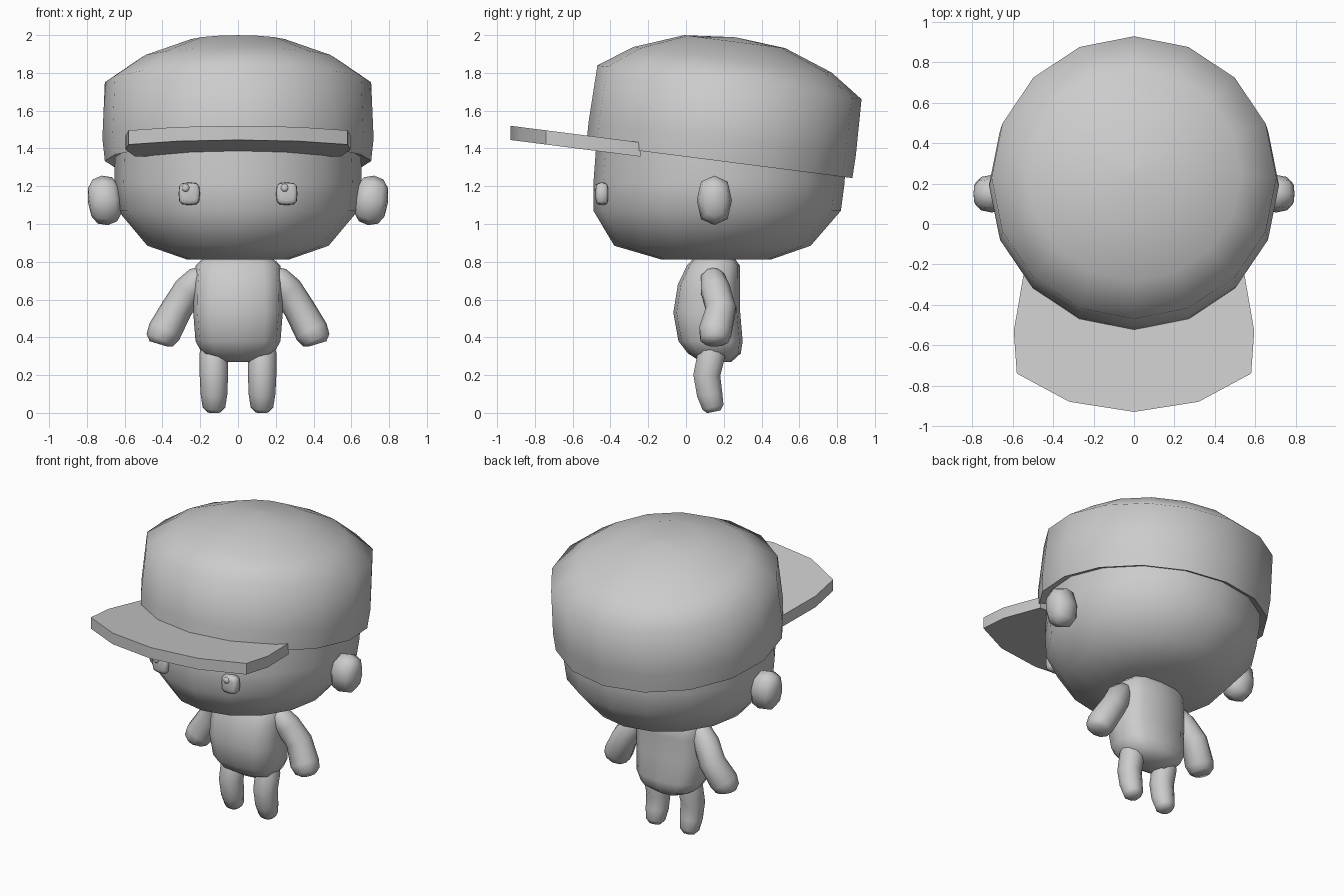
import bpy, bmesh
from math import sin, cos, pi, radians
from mathutils import Vector, Matrix

if "Cube" in bpy.data.objects:
    bpy.data.objects.remove(bpy.data.objects["Cube"])

GREY = (0.6, 0.6, 0.6, 1)
mat = bpy.data.materials.new("plain grey")
mat.use_nodes = True
mat.diffuse_color = GREY
mat.node_tree.nodes["Principled BSDF"].inputs["Base Color"].default_value = GREY


def finish(bm, name, angle=70):
    bmesh.ops.recalc_face_normals(bm, faces=bm.faces)
    mesh = bpy.data.meshes.new(name)
    bm.to_mesh(mesh)
    bm.free()
    mesh.materials.append(mat)
    obj = bpy.data.objects.new(name, mesh)
    bpy.context.collection.objects.link(obj)
    bpy.ops.object.select_all(action='DESELECT')
    obj.select_set(True)
    bpy.context.view_layer.objects.active = obj
    bpy.ops.object.shade_smooth_by_angle(angle=radians(angle))
    return obj


def power(v, p):
    return abs(v) ** p * (1 if v > 0 else -1)


def skin(bm, rings):
    """Bridge equal rings of points and close both ends."""
    loops = [[bm.verts.new(p) for p in ring] for ring in rings]
    n = len(loops[0])
    for a, b in zip(loops, loops[1:]):
        for i in range(n):
            j = (i + 1) % n
            bm.faces.new((a[i], a[j], b[j], b[i]))
    bm.faces.new(loops[0])
    bm.faces.new(loops[-1])


def loft(name, profile, sides, square=1, matrix=Matrix()):
    """Profile rows: centre y, z, half width, half depth."""
    bm = bmesh.new()
    turn = [2 * pi * i / sides for i in range(sides)]
    skin(bm, [[matrix @ Vector((rx * power(sin(t), square), y - ry * power(cos(t), square), z))
               for t in turn] for y, z, rx, ry in profile])
    return finish(bm, name)


def limb(name, path, side, sides=10):
    """Path rows: x, y, z, radius."""
    bm = bmesh.new()
    pts = [Vector(p[:3]) for p in path]
    rings = []
    for i, p in enumerate(pts):
        d = (pts[min(i + 1, len(pts) - 1)] - pts[max(i - 1, 0)]).normalized()
        u = d.cross(Vector((0, 1, 0))).normalized()
        v = d.cross(u)
        ring = [p + path[i][3] * (u * cos(2 * pi * k / sides) + v * sin(2 * pi * k / sides))
                for k in range(sides)]
        rings.append([(side * q.x, q.y, q.z) for q in ring])
    skin(bm, rings)
    return finish(bm, name)


def blob(name, centre, half, segments, rings, square=1, axis='Y', tilt=0):
    """Squared-off ball with its poles along the given axis."""
    bm = bmesh.new()
    bmesh.ops.create_uvsphere(bm, u_segments=segments, v_segments=rings, radius=1)
    pole = Matrix.Rotation(pi / 2, 4, 'X' if axis == 'Y' else 'Y')
    lean = Matrix.Rotation(tilt, 4, 'Y')
    for v in bm.verts:
        c = pole @ v.co
        c = Vector([power(round(a, 5), square) * h for a, h in zip(c, half)])
        v.co = lean @ c + Vector(centre)
    return finish(bm, name)


# Head
loft("head", [(0.16, 0.812, 0.27, 0.29), (0.14, 0.885, 0.48, 0.52),
              (0.165, 1.07, 0.635, 0.655), (0.175, 1.22, 0.655, 0.665),
              (0.185, 1.42, 0.65, 0.66)], 16)

# Tilted cap crown with a hollow lip underneath
tilt = Matrix.Translation((0, 0.23, 1.75)) @ Matrix.Rotation(radians(-7.3), 4, 'X')
loft("cap_crown", [(0, -0.38, 0.6, 0.6), (0, -0.42, 0.705, 0.71), (0, -0.3, 0.718, 0.713),
                   (0, 0, 0.705, 0.705), (0, 0.12, 0.53, 0.53),
                   (0, 0.217, 0.27, 0.27), (0, 0.24, 0.01, 0.01)], 16, matrix=tilt)

# Cap visor: a slab sloping down towards the head
half = [(0, -0.93), (0.32, -0.88), (0.58, -0.74), (0.595, -0.53), (0.545, -0.24)]
outline = half + [(-x, y) for x, y in reversed(half[1:])]
bm = bmesh.new()
skin(bm, [[(x, y, top - 0.128 * (y + 0.93)) for x, y in outline] for top in (1.445, 1.52)])
finish(bm, "cap_visor", 35)

# Torso
loft("torso", [(0.16, 0.27, 0.09, 0.08), (0.15, 0.315, 0.19, 0.14), (0.13, 0.38, 0.225, 0.17),
               (0.11, 0.53, 0.237, 0.177), (0.122, 0.68, 0.235, 0.165),
               (0.145, 0.78, 0.225, 0.14), (0.15, 0.83, 0.17, 0.1)], 12, 0.7)

# Paired parts
for side, word in ((1, "left"), (-1, "right")):
    blob(word + "_ear", (side * 0.705, 0.15, 1.125), (0.09, 0.093, 0.132),
         8, 6, 0.8, 'X', side * 0.12)
    blob(word + "_eye", (side * 0.258, -0.445, 1.16), (0.057, 0.034, 0.06), 12, 8, 0.55)
    blob(word + "_eye_glint", (side * 0.262 - 0.015, -0.472, 1.19), (0.022, 0.016, 0.022), 10, 6)
    limb(word + "_arm", [(0.18, 0.14, 0.755, 0.03), (0.205, 0.14, 0.72, 0.065),
                         (0.26, 0.155, 0.655, 0.08), (0.325, 0.185, 0.55, 0.083),
                         (0.39, 0.155, 0.43, 0.09), (0.414, 0.15, 0.385, 0.077),
                         (0.42, 0.15, 0.365, 0.05)], side)
    limb(word + "_leg", [(0.128, 0.14, 0.37, 0.06), (0.128, 0.135, 0.31, 0.077),
                         (0.128, 0.11, 0.2, 0.075), (0.127, 0.125, 0.1, 0.071),
                         (0.127, 0.143, 0.03, 0.06), (0.127, 0.148, 0.006, 0.038)], side)
